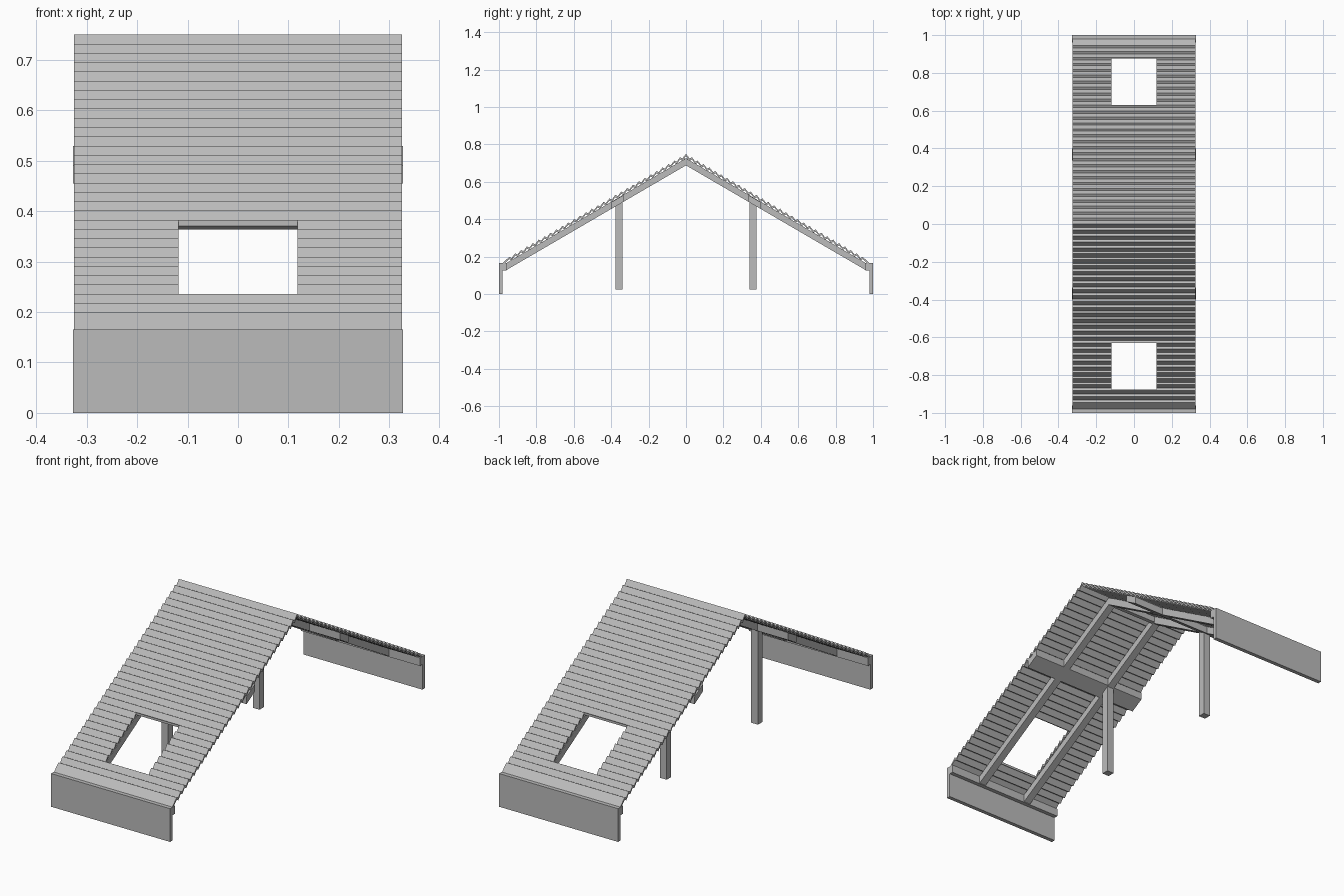
import bpy, bmesh, math
from mathutils import Matrix

old = bpy.data.objects.get("Cube")
if old:
    bpy.data.objects.remove(old, do_unlink=True)

GREY = (0.5, 0.5, 0.5, 1)
mat = bpy.data.materials.new("plain_grey")
mat.use_nodes = True
mat.diffuse_color = GREY
mat.node_tree.nodes["Principled BSDF"].inputs["Base Color"].default_value = GREY

HALF = 0.327                    # half width of the roof
RIDGE, SLOPE = 0.75, 0.583      # ridge height and roof pitch
STEP, COURSES = 0.0315, 30      # spacing and number of roof ridges


def prism(name, outline, x0, x1):
    """Extrude a closed (y, z) outline from x0 to x1."""
    bm = bmesh.new()
    face = bm.faces.new([bm.verts.new((x0, y, z)) for y, z in outline])
    new = bmesh.ops.extrude_face_region(bm, geom=[face])["geom"]
    verts = [v for v in new if isinstance(v, bmesh.types.BMVert)]
    bmesh.ops.translate(bm, vec=(x1 - x0, 0, 0), verts=verts)
    bmesh.ops.recalc_face_normals(bm, faces=bm.faces)
    mesh = bpy.data.meshes.new(name)
    bm.to_mesh(mesh)
    bm.free()
    mesh.materials.append(mat)
    obj = bpy.data.objects.new(name, mesh)
    bpy.context.collection.objects.link(obj)
    return obj


def box(name, x0, x1, y0, y1, z0, z1):
    return prism(name, [(y0, z0), (y1, z0), (y1, z1), (y0, z1)], x0, x1)


def under(y, drop):
    """Height below the roof line at y."""
    return RIDGE - drop - SLOPE * abs(y)


# Corrugated roof sheet: zigzag profile mirrored about the ridge
half = []
for k in range(COURSES + 1):
    y, z = k * STEP, RIDGE - k * STEP * SLOPE
    half += [(y, z), (y + 0.6 * STEP, z - 0.025)]
half[-1] = (0.98, 0.165)
top = [(-y, z) for y, z in reversed(half[1:])] + half
sheet = prism("roof_sheet", top + [(y, z - 0.012) for y, z in reversed(top)],
              -HALF + 0.002, HALF - 0.002)

# Skylight openings, cut on both slopes
for s in (-1, 1):
    cutter = box("skylight_cutter", -0.118, 0.118, *sorted((s * 0.63, s * 0.876)), 0, 1)
    cutter.hide_render = True
    mod = sheet.modifiers.new("skylight", "BOOLEAN")
    mod.operation, mod.solver, mod.object = "DIFFERENCE", "EXACT", cutter
    bpy.context.view_layer.objects.active = sheet
    bpy.ops.object.modifier_apply(modifier=mod.name)
    bpy.data.objects.remove(cutter, do_unlink=True)

# Rafter pairs flanking the openings
for side, x0 in (("right", -0.157), ("left", 0.12)):
    ys = (-0.965, 0, 0.965)
    outline = [(y, under(y, 0.024)) for y in ys] + [(y, under(y, 0.062)) for y in ys[::-1]]
    prism(side + "_rafters", outline, x0, x0 + 0.037)

# Ridge board between the rafters
box("ridge_board", -0.12, 0.12, -0.01, 0.01, 0.69, 0.725)

for s, end in ((-1, "front"), (1, "back")):
    # Purlin following the pitch
    a, b = s * 0.335, s * 0.4
    prism(end + "_purlin", [(a, under(a, 0.026)), (b, under(b, 0.026)),
                            (b, under(b, 0.062)), (a, under(a, 0.062))], -HALF, HALF)
    # Post below the purlin
    box(end + "_post", -0.157, -0.12, *sorted((s * 0.34, s * 0.376)), 0.025, 0.49)
    # Low wall and the plate carrying the rafter ends
    box(end + "_wall", -HALF, HALF, *sorted((s * 0.98, s * 1.0)), 0, 0.165)
    box(end + "_wall_plate", -HALF, HALF, *sorted((s * 0.96, s * 0.98)), 0.125, 0.165)
